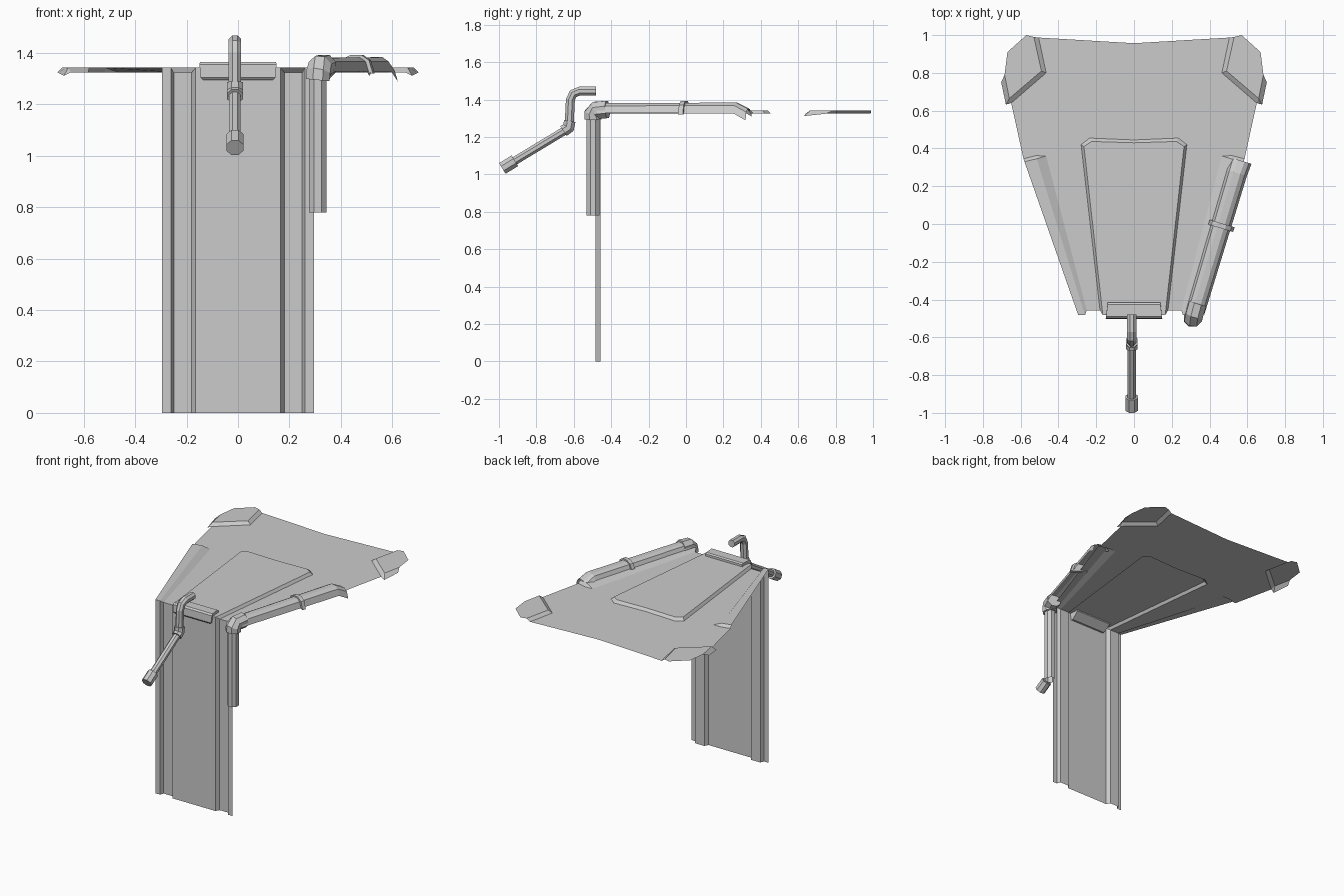
import bpy, math
from mathutils import Vector

if "Cube" in bpy.data.objects:
    bpy.data.objects.remove(bpy.data.objects["Cube"])

H, L = 1.343, 1.325        # raised / recessed roof level
R, G = -0.483, -0.457      # raised / recessed wall face


def make(name, verts, faces):
    me = bpy.data.meshes.new(name)
    me.from_pydata([tuple(v) for v in verts], [], faces)
    me.update()
    ob = bpy.data.objects.new(name, me)
    bpy.context.collection.objects.link(ob)
    return ob


def mirror_weld(ob):
    m = ob.modifiers.new("mirror", 'MIRROR')
    m.use_clip = True
    m.merge_threshold = 0.0005
    return ob


def polys(name, pts, faces):
    """Half sheet from named points, mirrored across x."""
    keys = list(pts)
    return mirror_weld(make(name, pts.values(), [[keys.index(k) for k in f.split()] for f in faces]))


def loft(name, rows, closed=False, caps=False):
    n = len(rows[0])
    verts = [v for r in rows for v in r]
    faces = []
    for i in range(len(rows) - 1):
        for j in range(n if closed else n - 1):
            k = (j + 1) % n
            faces.append([i * n + j, i * n + k, (i + 1) * n + k, (i + 1) * n + j])
    if caps:
        faces += [list(range(n))[::-1], list(range((len(rows) - 1) * n, len(rows) * n))]
    return make(name, verts, faces)


def tube(name, path, r, sides=8, caps=True):
    path = [Vector(p) for p in path]
    rows = []
    for i, p in enumerate(path):
        t = (path[min(i + 1, len(path) - 1)] - path[max(i - 1, 0)]).normalized()
        s = Vector((1, 0, 0))
        s = (s - t * s.dot(t)).normalized()
        n = t.cross(s)
        rows.append([p + r * (s * math.cos(a) + n * math.sin(a))
                     for a in ((j + .5) * math.tau / sides for j in range(sides))])
    return loft(name, rows, True, caps)


# corrugated wall sheet
section = [(0, R), (.165, R), (.18, G), (.25, G), (.26, R), (.295, R)]
top = [(x, y, H if y == R else L) for x, y in section]
mirror_weld(loft("wall_sheet", [[(x, y, 0) for x, y in section], top]))

# roof sheet: raised centre panel, raised side strips, recessed plate, raised corners
pts = {f"a{i}": p for i, p in enumerate(top)}
pts.update(
    c0=(0, .43, H), c1=(.225, .437, H), c2=(.265, .41, H),
    d0=(0, .445, L), d1=(.235, .455, L), d2=(.28, .42, L),
    s1=(.465, .36, L), s2=(.515, .345, H), s3=(.58, .33, H),
    e2=(.52, .362, L), e3=(.585, .345, L),
    m0=(0, .957, L), m1=(.505, .987, L), m2=(.465, .80, L), m3=(.65, .64, L),
    t1=(.53, .99, H), t2=(.49, .81, H), t3=(.66, .665, H), t4=(.685, .79, H),
    t5=(.67, .91, H), t6=(.57, 1, H),
    f1=(.703, .75, 1.325), f2=(.678, .632, 1.312))
polys("roof_sheet", pts, [
    "a0 a1 c2 c1 c0", "a1 a2 d2 c2", "c2 d2 d1 c1", "c1 d1 d0 c0",
    "a2 a3 s1 d2", "a3 a4 s2 s1", "a4 a5 s3 s2", "s1 s2 e2", "s2 s3 e3 e2",
    "d0 d1 d2 s1 e2 e3 m3 m2 m1 m0",
    "t1 t2 t3 t4 t5 t6", "m1 m2 t2 t1", "m2 m3 t3 t2",
    "m3 f2 t3", "t3 f2 f1 t4"])

# mounting block over the wall's top edge
prof = [(-.495, 1.295, .135), (-.503, 1.305, .145), (-.50, 1.355, .15),
        (-.49, 1.365, .148), (-.425, 1.365, .14), (-.415, 1.358, .14), (-.415, 1.335, .14), (-.47, 1.295, .135)]
loft("mounting_block", [[(s * w, y, z) for y, z, w in prof] for s in (-1, 1)], True, True)

# drain pipe down the wall and its elbow
tube("drain_pipe", [(.31, -.497, .78), (.31, -.497, 1.31)], .037, 8, False)
tube("drain_elbow", [(.31, -.497, 1.295), (.313, -.497, 1.325), (.319, -.482, 1.343),
                     (.338, -.42, 1.347)], .05)

# half-round gutter along the roof edge with a drooping end
axis = Vector((.29, .957, 0))
side = Vector((.957, -.29, 0))
half = [(-.055, 0), (-.042, .026), (-.018, .038), (.018, .038), (.042, .022), (.055, -.02)]


def arc(x, y, z, k=1):
    return [Vector((x, y, z)) + side * u * k + Vector((0, 0, v * k)) for u, v in half]


loft("gutter", [arc(.325, -.465, 1.347, .9), arc(.545, .27, 1.346), arc(.567, .335, 1.31, 1.05)])
loft("gutter_band", [arc(.463 + axis.x * d, -.01 + axis.y * d, 1.345, 1.25) for d in (-.013, .013)],
     True, True)

# hooked pole: upper bend, joint collar, slanted arm, end cap
X = -.012
tube("pole_hook", [(X, -.48, 1.445), (X, -.57, 1.445), (X, -.603, 1.432), (X, -.618, 1.40),
                   (X, -.625, 1.26)], .026)
tube("pole_joint", [(X, -.622, 1.285), (X, -.628, 1.25), (X, -.655, 1.232)], .034)
tube("pole_arm", [(X, -.63, 1.245), (X, -.94, 1.058)], .024)
tube("pole_end_cap", [(X, -.915, 1.073), (X, -.982, 1.032)], .036)
